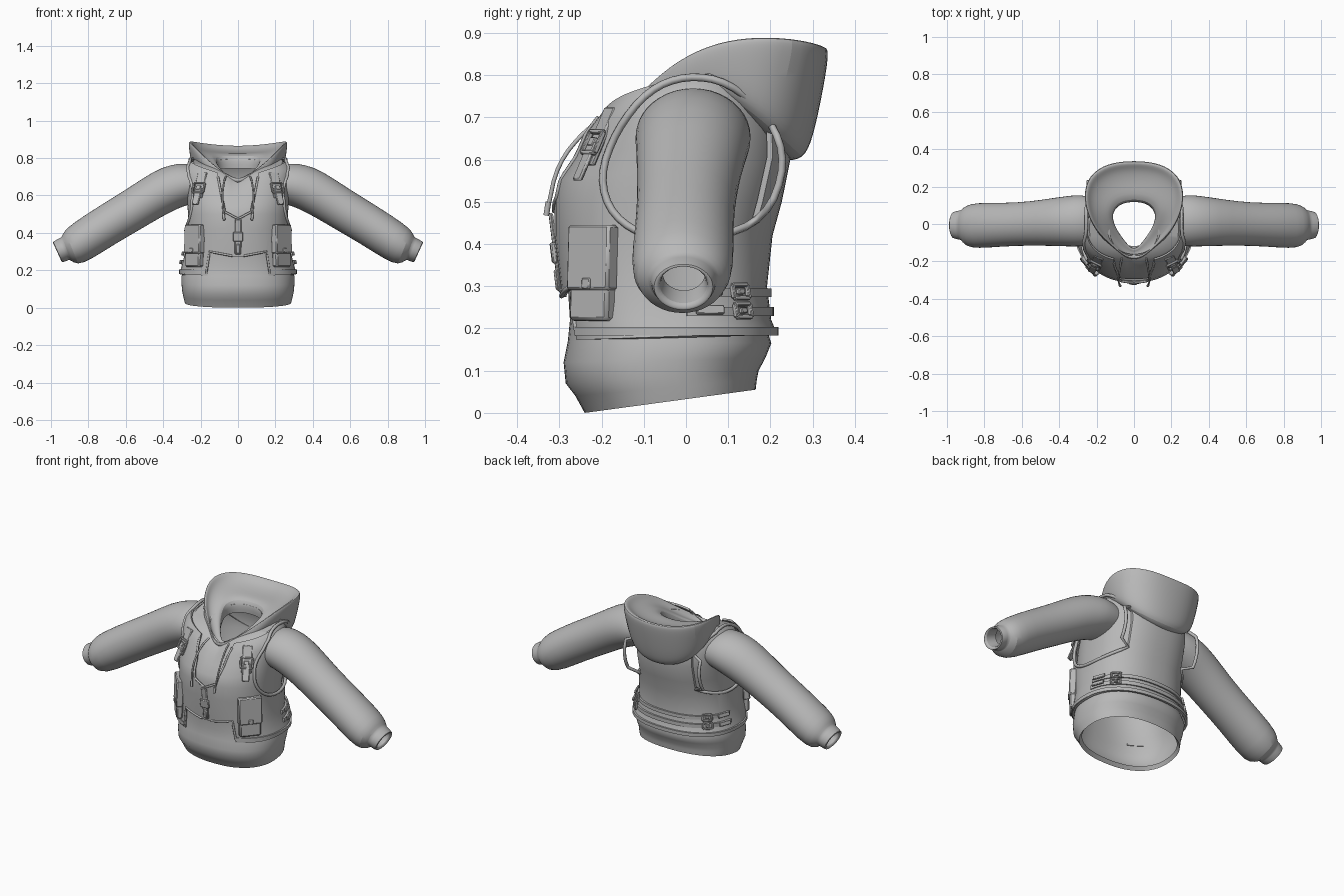
import bpy, bmesh, math
from mathutils import Vector, Matrix
from mathutils.bvhtree import BVHTree

if "Cube" in bpy.data.objects:
    bpy.data.objects.remove(bpy.data.objects["Cube"])

grey = bpy.data.materials.new("grey_fabric")
grey.diffuse_color = (0.48, 0.48, 0.48, 1)
grey.use_nodes = True
grey.node_tree.nodes["Principled BSDF"].inputs["Base Color"].default_value = grey.diffuse_color


def make(name, verts, faces, fix=False):
    me = bpy.data.meshes.new(name)
    me.from_pydata([tuple(v) for v in verts], [], faces)
    if fix:
        bm = bmesh.new()
        bm.from_mesh(me)
        bmesh.ops.recalc_face_normals(bm, faces=bm.faces)
        bm.to_mesh(me)
        bm.free()
    me.materials.append(grey)
    ob = bpy.data.objects.new(name, me)
    bpy.context.collection.objects.link(ob)
    return ob


def loft_data(rings, caps=False):
    n = len(rings[0])
    verts = [Vector(p) for r in rings for p in r]
    faces = [(i * n + j, i * n + (j + 1) % n, (i + 1) * n + (j + 1) % n, (i + 1) * n + j)
             for i in range(len(rings) - 1) for j in range(n)]
    if caps:
        faces += [tuple(range(n))[::-1], tuple(range(len(verts) - n, len(verts)))]
    return verts, faces


def tube(name, pts, r, cyclic=False):
    cu = bpy.data.curves.new(name, 'CURVE')
    cu.dimensions = '3D'
    cu.bevel_depth = r
    cu.bevel_resolution = 2
    cu.use_fill_caps = True
    sp = cu.splines.new('POLY')
    sp.points.add(len(pts) - 1)
    for p, q in zip(sp.points, pts):
        p.co = (*q, 1)
    sp.use_cyclic_u = cyclic
    sp.use_smooth = True
    cu.materials.append(grey)
    bpy.context.collection.objects.link(bpy.data.objects.new(name, cu))


def smooth_path(pts, cyclic=False, rounds=2):
    # corner-cutting refinement of a coarse path
    pts = [Vector(p) for p in pts]
    for _ in range(rounds):
        out = [] if cyclic else [pts[0]]
        for a, b in zip(pts, pts[1:] + (pts[:1] if cyclic else [])):
            out += [a.lerp(b, .25), a.lerp(b, .75)]
        pts = out if cyclic else out + [pts[-1]]
    return pts


def subdivide(ob, level):
    m = ob.modifiers.new("smooth", 'SUBSURF')
    m.levels = m.render_levels = level


# torso cross-sections: front z, back z, half width, front y, back y
torso = [(0, .055, .285, -.24, .165), (.04, .08, .293, -.262, .168), (.07, .10, .298, -.285, .172),
         (.12, .13, .302, -.290, .188), (.17, .165, .302, -.28, .202), (.22, .22, .285, -.275, .185),
         (.30, .30, .264, -.28, .175), (.42, .42, .262, -.295, .188), (.50, .50, .267, -.295, .21),
         (.54, .60, .273, -.285, .232), (.59, .68, .278, -.25, .225), (.625, .74, .279, -.225, .20),
         (.65, .785, .268, -.20, .165), (.665, .81, .238, -.185, .14), (.675, .795, .13, -.16, .12)]


def torso_ring(zf, zb, rx, yf, yb, n=64):
    out = []
    p = .32 if zb > .7 else .6 if zb > .55 else 1
    for k in range(n):
        a = 2 * math.pi * k / n
        c, s = math.cos(a), math.sin(a)
        x = rx * math.copysign(abs(c) ** .86, c)
        t = .5 + .5 * math.copysign(abs(s) ** .86, s)
        out.append((x, yf + (yb - yf) * t, zf + (zb - zf) * t ** p))
    return out


# hoodie body with a turned-in hem
inner_hem = torso_ring(.02, .075, .272, -.224, .15)
make("hoodie_body", *loft_data([inner_hem] + [torso_ring(*r) for r in torso]))

# vest shell around the torso
o = .017
vest_rings = [(.172, .19, .315, -.285, .215)] + [
    (a + (.009 if a > .5 else 0), b + (.009 if a > .5 else 0), r + o, f - o, k + o)
    for a, b, r, f, k in torso[5:-1]]
vdata = loft_data([torso_ring(*r) for r in vest_rings])
surface = BVHTree.FromPolygons(*vdata)
vest = make("vest", *vdata)
mod = vest.modifiers.new("thickness", 'SOLIDIFY')
mod.thickness, mod.offset = .011, -1


def hit(origin, direction):
    p, n, _, _ = surface.ray_cast(Vector(origin), Vector(direction).normalized())
    return (p, n) if p else (None, None)


def hit_angle(deg, z):
    d = Vector((math.cos(math.radians(deg)), math.sin(math.radians(deg)), 0))
    return hit(Vector((0, -.04, z)) + d, -d)


def prism(poly, axis, lo, hi):
    f = (lambda u, v, w: (w, u, v)) if axis == 'x' else (lambda u, v, w: (u, w, v))
    rings = [[f(u, v, w) for u, v in poly] for w in (lo, hi)]
    return make("cutter", *loft_data(rings, True), fix=True)


# armhole, neckline and front hem openings
armhole = smooth_path([(-.205, .56, 0), (-.165, .67, 0), (-.09, .765, 0), (0, .80, 0), (.10, .785, 0), (.20, .70, 0),
                       (.238, .59, 0), (.19, .46, 0), (.06, .41, 0), (-.08, .41, 0), (-.175, .465, 0)], True)
arm2d = [(p.x, p.y) for p in armhole]
cutters = [prism(arm2d, 'x', .18, .5), prism(arm2d, 'x', -.5, -.18),
           prism([(0, .475), (.07, .51), (.105, .69), (.13, .95), (-.13, .95), (-.105, .69), (-.07, .51)], 'y', -.6, .0),
           prism([(-.17, .1), (.17, .1), (.152, .30), (.03, .275), (-.03, .275), (-.152, .30)], 'y', -.6, -.08)]
for c in cutters:
    m = vest.modifiers.new("opening", 'BOOLEAN')
    m.operation, m.solver, m.object = 'DIFFERENCE', 'EXACT', c
bpy.context.view_layer.objects.active = vest
vest.select_set(True)
for m in [m.name for m in vest.modifiers]:
    bpy.ops.object.modifier_apply(modifier=m)
for c in cutters:
    bpy.data.objects.remove(c)

# sleeves: top (x, z), bottom (x, z), front y, back y
sleeve = [(.20, .75, .20, .57, -.11, .14), (.28, .776, .30, .54, -.122, .158), (.36, .765, .35, .515, -.12, .15),
          (.45, .733, .41, .485, -.118, .14), (.60, .63, .51, .425, -.115, .12), (.75, .54, .65, .345, -.12, .112),
          (.89, .447, .79, .255, -.132, .115), (.93, .41, .86, .226, -.12, .10), (.943, .378, .90, .258, -.085, .075),
          (.95, .373, .905, .255, -.085, .073), (.998, .35, .945, .237, -.078, .066),
          (.985, .342, .948, .258, -.06, .048), (.92, .37, .88, .29, -.055, .045)]
for s, side in ((1, "right"), (-1, "left")):
    rings = []
    for tx, tz, bx, bz, yf, yb in sleeve:
        t, b = Vector((tx * s, 0, tz)), Vector((bx * s, 0, bz))
        ring = []
        for k in range(20):
            a = 2 * math.pi * k / 20
            p = (t + b) / 2 + (t - b) / 2 * math.cos(a) * 1.01
            p.y = (yf + yb) / 2 - s * (yb - yf) / 2 * math.sin(a) * 1.01
            ring.append(p)
        rings.append(ring)
    subdivide(make(side + "_sleeve", *loft_data(rings), fix=True), 1)

# hood: half loops from front to back
rim = [(0, -.19, .675), (.06, -.165, .705), (.13, -.10, .755), (.195, -.04, .815), (.243, .05, .866),
       (.264, .15, .886), (.24, .255, .882), (.14, .322, .866), (0, .335, .856)]
base = [(0, -.165, .655), (.07, -.15, .67), (.13, -.10, .71), (.18, -.05, .755), (.22, .04, .775),
        (.235, .13, .73), (.215, .20, .67), (.135, .265, .612), (0, .285, .592)]
neck = [(0, -.135, .69), (.035, -.10, .705), (.065, -.06, .73), (.09, -.02, .76), (.105, .02, .79),
        (.108, .05, .81), (.09, .085, .82), (.053, .108, .825), (0, .115, .825)]


def loop(half):
    half = [Vector(p) for p in half]
    return half + [Vector((-p.x, p.y, p.z)) for p in half[-2:0:-1]]


def blend(a, b, t, grow=1, dz=0):
    out = []
    for p, q in zip(a, b):
        v = p.lerp(q, t)
        out.append(Vector((v.x * grow, (v.y - .05) * grow + .05, v.z + dz)))
    return out


rim, base, neck = loop(rim), loop(base), loop(neck)
hood = make("hood", *loft_data([
    blend(base, base, 0, .8), base, blend(base, rim, .2, 1.05), blend(base, rim, .6, 1.05),
    blend(base, rim, .93, 1.035, -.004), blend(rim, rim, 0, 1.02, .009), blend(rim, neck, .07, 1, .008),
    blend(rim, neck, .2, 1, -.012), blend(rim, neck, .55, 1, -.016), neck, blend(neck, neck, 0, 1.1, -.08)]))
subdivide(hood, 2)


def strip(name, samples, h, thick):
    # flat band laid along surface samples of (point, normal)
    rings = []
    for p, n in samples:
        n = Vector((n.x, n.y, 0)).normalized()
        up = Vector((0, 0, h))
        rings.append([p - up - n * .006, p - up + n * thick, p + up + n * thick, p + up - n * .006])
    make(name, *loft_data(rings, True), fix=True)


def block(name, at, size, lift=0, dx=0, dz=0, bevel=.004):
    # box seated on the surface, its local -y facing outward
    p, n = at
    rot = (-n).to_track_quat('Y', 'Z').to_matrix().to_4x4()
    bm = bmesh.new()
    bmesh.ops.create_cube(bm, size=1, matrix=Matrix.Translation(p) @ rot
                          @ Matrix.Translation((dx, -lift, dz)) @ Matrix.Diagonal((*size, 1)))
    bmesh.ops.bevel(bm, geom=bm.edges[:], offset=bevel, segments=1, affect='EDGES')
    me = bpy.data.meshes.new(name)
    bm.to_mesh(me)
    bm.free()
    me.materials.append(grey)
    bpy.context.collection.objects.link(bpy.data.objects.new(name, me))


def buckle(name, at, w, h, lift):
    # square frame with a centre tongue
    for k in (-1, 1):
        block(name + "_side", at, (.01, .012, h), lift, dx=k * w / 2, bevel=.002)
        block(name + "_bar", at, (w, .012, .01), lift, dz=k * h / 2, bevel=.002)
    block(name + "_tongue", at, (w * .4, .012, h * .4), lift, bevel=.002)


# bands around the vest
def arc(a, b, z):
    return [s for s in (hit_angle(a + (b - a) * i / 40, z) for i in range(41)) if s[0]]


strip("hem_trim", arc(-52, 232, .193), .010, .006)
strip("lower_back_strap", arc(8, 172, .240), .011, .009)
strip("upper_back_strap", arc(8, 172, .285), .010, .009)

for s, side in ((1, "right"), (-1, "left")):
    def ang(d):
        return d if s > 0 else 180 - d
    # armhole piping, following the vest surface and closing over the shoulder
    pts = []
    for q in armhole:
        p, n = hit((s, q.x, q.y), (-s, 0, 0))
        if p and abs(p.x) > .18:
            pts.append(p)
        else:
            pts.append(Vector((s * .245, q.x, q.y)))
    tube(side + "_armhole_piping", pts, .009, True)
    # neckline and front hem piping
    for label, line in (("neckline", [(.005, .478), (.07, .512), (.088, .6), (.107, .70)]),
                        ("front_hem", [(.03, .277), (.152, .30), (.168, .195)])):
        path = []
        for (x0, z0), (x1, z1) in zip(line, line[1:]):
            for i in range(6):
                p, n = hit((s * (x0 + (x1 - x0) * i / 5), -1, z0 + (z1 - z0) * i / 5), (0, 1, 0))
                if p:
                    path.append(p)
        tube(side + "_" + label + "_piping", path, .006)
    # cargo pocket with flap and button
    at = (Vector((s * .222, -.212, .33)), Vector((s * .76, -.65, .04)).normalized())
    block(side + "_pocket", at, (.12, .036, .215), .012, dz=-.005, bevel=.008)
    block(side + "_pocket_flap", at, (.13, .04, .155), .016, dz=.037, bevel=.006)
    block(side + "_pocket_button", at, (.026, .008, .026), .037, dz=-.025, bevel=.003)
    # shoulder strap and buckle, leaning back with the chest
    p, n = hit((s * .205, -1, .635), (0, 1, 0))
    at = (p, Vector((s * .40, -.80, .42)).normalized())
    block(side + "_shoulder_strap", at, (.055, .014, .15), .004, dz=.02)
    block(side + "_strap_end", at, (.04, .010, .10), .014, dz=-.05)
    buckle(side + "_shoulder_buckle", at, .065, .055, .015)
    # side buckles and loose strap ends
    for z in (.240, .285):
        buckle(side + "_waist_buckle", hit_angle(ang(36), z), .05, .032, .012)
        block(side + "_strap_tab", hit_angle(ang(18), z), (.07, .010, .022), .018, bevel=.002)
    # drawcord with weighted tip
    cord = smooth_path([(s * .065, -.18, .70), (s * .075, -.235, .675), (s * .085, -.305, .59), (s * .075, -.328, .48)])
    tube(side + "_drawcord", cord, .005)
    tube(side + "_cord_tip", [(s * .077, -.326, .50), (s * .074, -.331, .468)], .007)

# centre fastening
at = hit((0, -1, .38), (0, 1, 0))
block("zip_placket", at, (.035, .010, .19), .002)
block("centre_clip", at, (.055, .014, .05), .006)
block("zip_pull", at, (.022, .012, .05), .006, dz=-.065)

for ob in bpy.context.scene.objects:
    ob.select_set(ob.type == 'MESH')
bpy.context.view_layer.objects.active = vest
bpy.ops.object.shade_smooth_by_angle(angle=math.radians(40))
